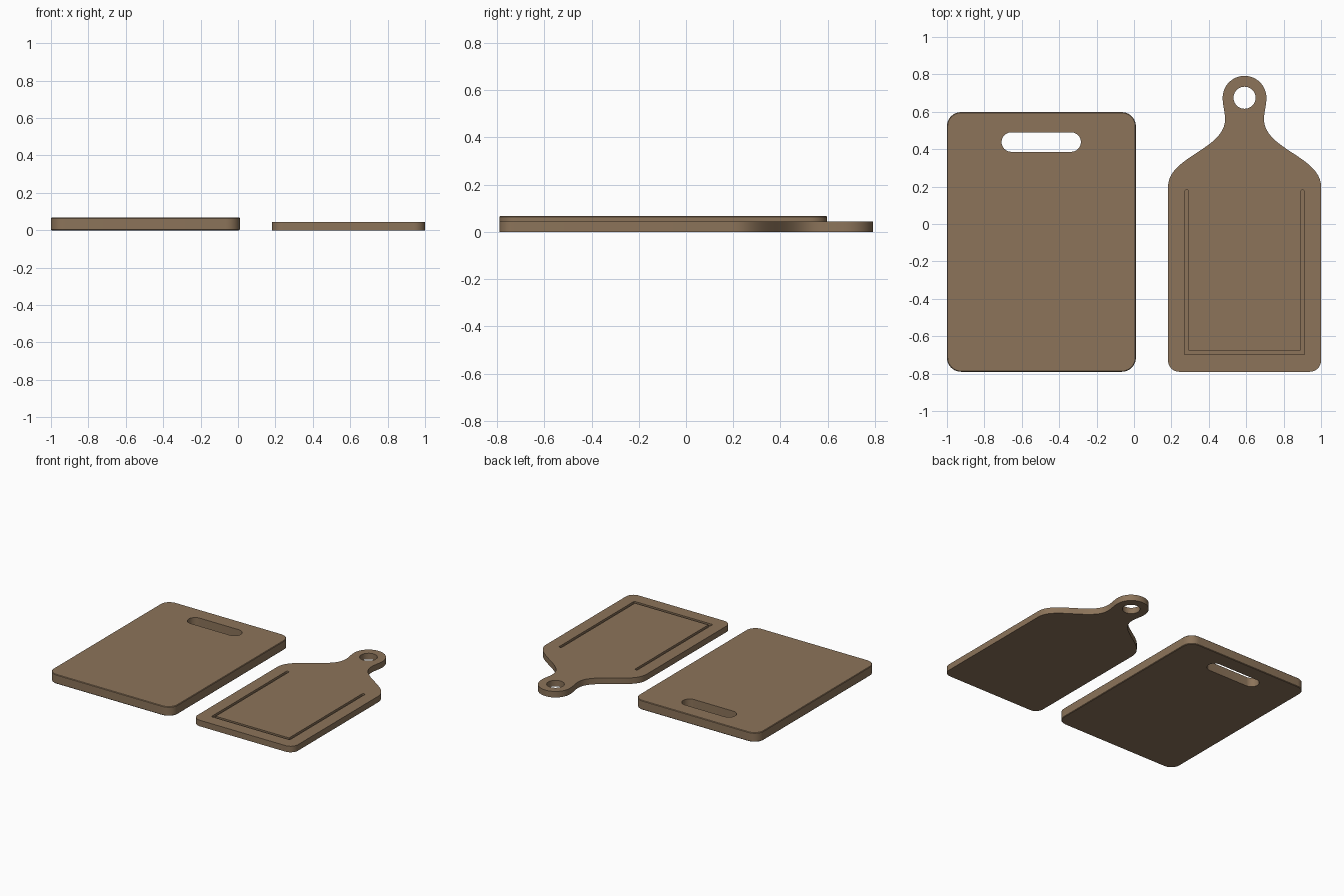
import bpy
import bmesh
from math import cos, sin, pi
from mathutils import Vector
from mathutils.geometry import interpolate_bezier

cube = bpy.data.objects.get("Cube")
if cube:
    bpy.data.objects.remove(cube, do_unlink=True)

wood = bpy.data.materials.new("brown wood")
wood.use_nodes = True
colour = (0.262, 0.174, 0.102, 1)
wood.diffuse_color = colour
bsdf = next(n for n in wood.node_tree.nodes if n.type == "BSDF_PRINCIPLED")
bsdf.inputs["Base Color"].default_value = colour


def arc(cx, cy, r, start, end, steps):
    """Points on an arc, angles in quarter turns."""
    angles = [(start + (end - start) * i / steps) * pi / 2 for i in range(steps + 1)]
    return [(cx + r * cos(a), cy + r * sin(a)) for a in angles]


def rounded_rect(x0, x1, y0, y1, r, steps=10):
    corners = [(x1 - r, y1 - r), (x0 + r, y1 - r), (x0 + r, y0 + r), (x1 - r, y0 + r)]
    return [p for i, (cx, cy) in enumerate(corners) for p in arc(cx, cy, r, i, i + 1, steps)]


def bezier(*points, steps=16):
    a, b, c, d = (Vector(p) for p in points)
    return [tuple(p) for p in interpolate_bezier(a, b, c, d, steps)]


def prism(name, outline, z0, z1):
    """Solid with the given outline between two heights."""
    bm = bmesh.new()
    face = bm.faces.new([bm.verts.new((x, y, z0)) for x, y in outline])
    top = bmesh.ops.extrude_face_region(bm, geom=[face])["geom"]
    bmesh.ops.translate(bm, vec=(0, 0, z1 - z0),
                        verts=[g for g in top if isinstance(g, bmesh.types.BMVert)])
    bmesh.ops.remove_doubles(bm, verts=bm.verts, dist=0.0002)
    bmesh.ops.recalc_face_normals(bm, faces=bm.faces)
    mesh = bpy.data.meshes.new(name)
    bm.to_mesh(mesh)
    bm.free()
    mesh.materials.append(wood)
    obj = bpy.data.objects.new(name, mesh)
    bpy.context.collection.objects.link(obj)
    return obj


def activate(obj):
    bpy.ops.object.select_all(action="DESELECT")
    obj.select_set(True)
    bpy.context.view_layer.objects.active = obj


def cut(obj, outline, z0, z1):
    """Cut a straight-sided pocket or hole."""
    cutter = prism("cutter", outline, z0, z1)
    cutter.hide_render = True
    mod = obj.modifiers.new("cut", "BOOLEAN")
    mod.operation = "DIFFERENCE"
    mod.solver = "EXACT"
    mod.object = cutter
    activate(obj)
    bpy.ops.object.modifier_apply(modifier=mod.name)
    bpy.data.objects.remove(cutter, do_unlink=True)


# Large rectangular board with slightly eased edges and a handle slot
board = prism("rectangular_board", rounded_rect(-1, 0.01, -0.79, 0.598, 0.075), 0, 0.068)
ease = board.modifiers.new("eased edges", "BEVEL")
ease.width = 0.004
ease.segments = 1
ease.angle_limit = pi / 3
activate(board)
bpy.ops.object.modifier_apply(modifier=ease.name)
cut(board, rounded_rect(-0.708, -0.284, 0.386, 0.49, 0.0519), -0.1, 0.2)

# Paddle board: right half of the outline, then mirrored
cx, ring_y, ring_r = 0.591, 0.675, 0.117
half = [(0.349, -0.79)]
half += arc(0.349, -0.73, 0.06, -1, 0, 10)
half += bezier((0.409, 0.2), (0.409, 0.36), (0.104, 0.40), (0.104, 0.56), steps=24)
half += bezier((0.104, 0.56), (0.104, 0.6), (ring_r, 0.63), (ring_r, ring_y))
half += arc(0, ring_y, ring_r, 0, 1, 16)
outline = half + [(-x, y) for x, y in reversed(half)]
paddle = prism("paddle_board", [(cx + x, y) for x, y in outline], 0, 0.0445)

# Hanging hole
cut(paddle, arc(cx, ring_y, 0.059, 0, 4, 48), -0.1, 0.2)

# U-shaped juice groove with rounded ends
inner, outer, end_y = 0.299, 0.32, 0.172
mid, r = (inner + outer) / 2, (outer - inner) / 2
side = [(outer, -0.698)] + arc(mid, end_y, r, 0, 2, 8) + [(inner, -0.677)]
groove = side + [(-x, y) for x, y in reversed(side)]
cut(paddle, [(cx + x, y) for x, y in groove], 0.0295, 0.1)

# Smooth curved rims, crisp edges
for obj in (board, paddle):
    activate(obj)
    bpy.ops.object.shade_smooth_by_angle(angle=pi / 6)
